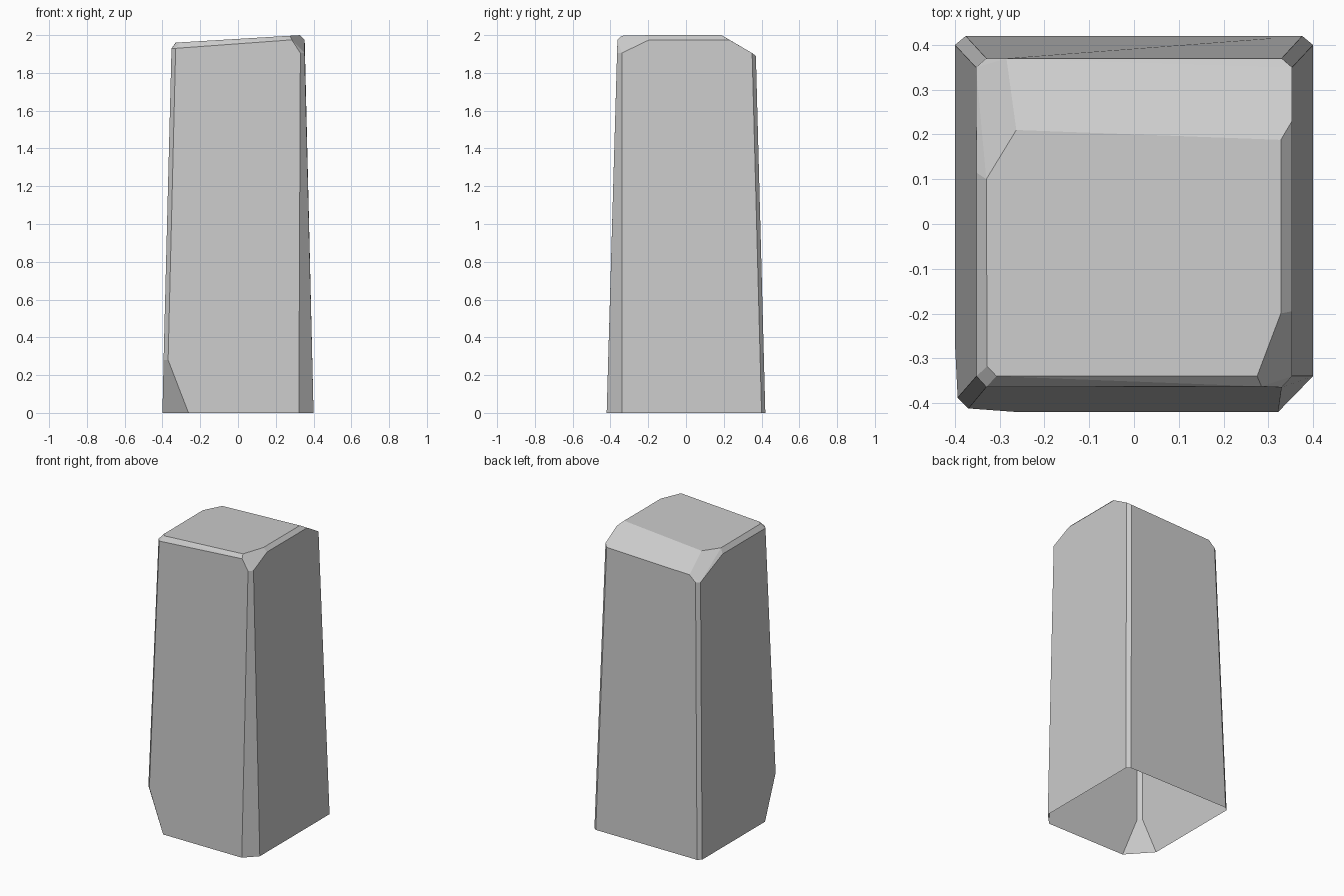
import bpy
import bmesh
import math

# Remove only the default object
default_object = bpy.data.objects.get("Cube")
if default_object:
    bpy.data.objects.remove(default_object, do_unlink=True)


def make_material(name, grey):
    material = bpy.data.materials.new(name)
    material.use_nodes = True
    colour = (grey, grey, grey, 1)
    material.diffuse_color = colour
    shader = material.node_tree.nodes["Principled BSDF"]
    shader.inputs["Base Color"].default_value = colour
    return material


def level(height, outline):
    """Lift a flat outline to one height."""
    return [(x, y, height) for x, y in outline]


def crown(outline):
    """Lift an outline onto the gently sloping top."""
    return [(x, y, 1.98 + 0.06 * x) for x, y in outline]


# Footprint: thin bevels at the back, wide chips on the front corners
foot = level(0, [
    (-.376, .42), (.376, .42), (.4, .4), (.4, -.34),
    (.322, -.42), (-.262, -.42), (-.4, -.267), (-.4, .4),
])

# Points where the front corner chips narrow into thin bevels
chip_starts = level(.28, [(-.394, -.388), (-.37, -.412)])
chip_starts += level(.87, [(.379, -.374), (.355, -.396)])

# Top rim of the four walls
rim = level(1.93, [(-.352, -.34), (-.33, -.364), (-.352, .115)])
rim += level(1.905, [(.33, -.365), (.353, -.34), (.353, .35)])
rim += level(1.975, [(.285, -.363), (.353, -.195), (.353, .23)])
rim += level(1.83, [(-.33, .37), (-.353, .35)])
rim += [(-.285, .37, 1.87), (.33, .37, 1.89)]

# Sloping top with its broken corners
top = crown([
    (-.328, -.318), (-.307, -.34), (.275, -.34), (.328, -.2),
    (.328, .188), (-.263, .21), (-.33, .1),
])

# Wrap the levels into one chiselled block
bm = bmesh.new()
for point in foot + chip_starts + rim + top:
    bm.verts.new(point)
bmesh.ops.convex_hull(bm, input=bm.verts)

# Merge triangles that lie in the same chiselled plane
bmesh.ops.dissolve_limit(
    bm, angle_limit=math.radians(4), verts=bm.verts, edges=bm.edges
)
bmesh.ops.recalc_face_normals(bm, faces=bm.faces)

# Leave the underside open
underside = [f for f in bm.faces if all(v.co.z < .001 for v in f.verts)]
bmesh.ops.delete(bm, geom=underside, context="FACES")

mesh = bpy.data.meshes.new("stone_block")
bm.to_mesh(mesh)
bm.free()
mesh.materials.append(make_material("stone_grey", .6))
stone_block = bpy.data.objects.new("stone_block", mesh)
bpy.context.collection.objects.link(stone_block)
